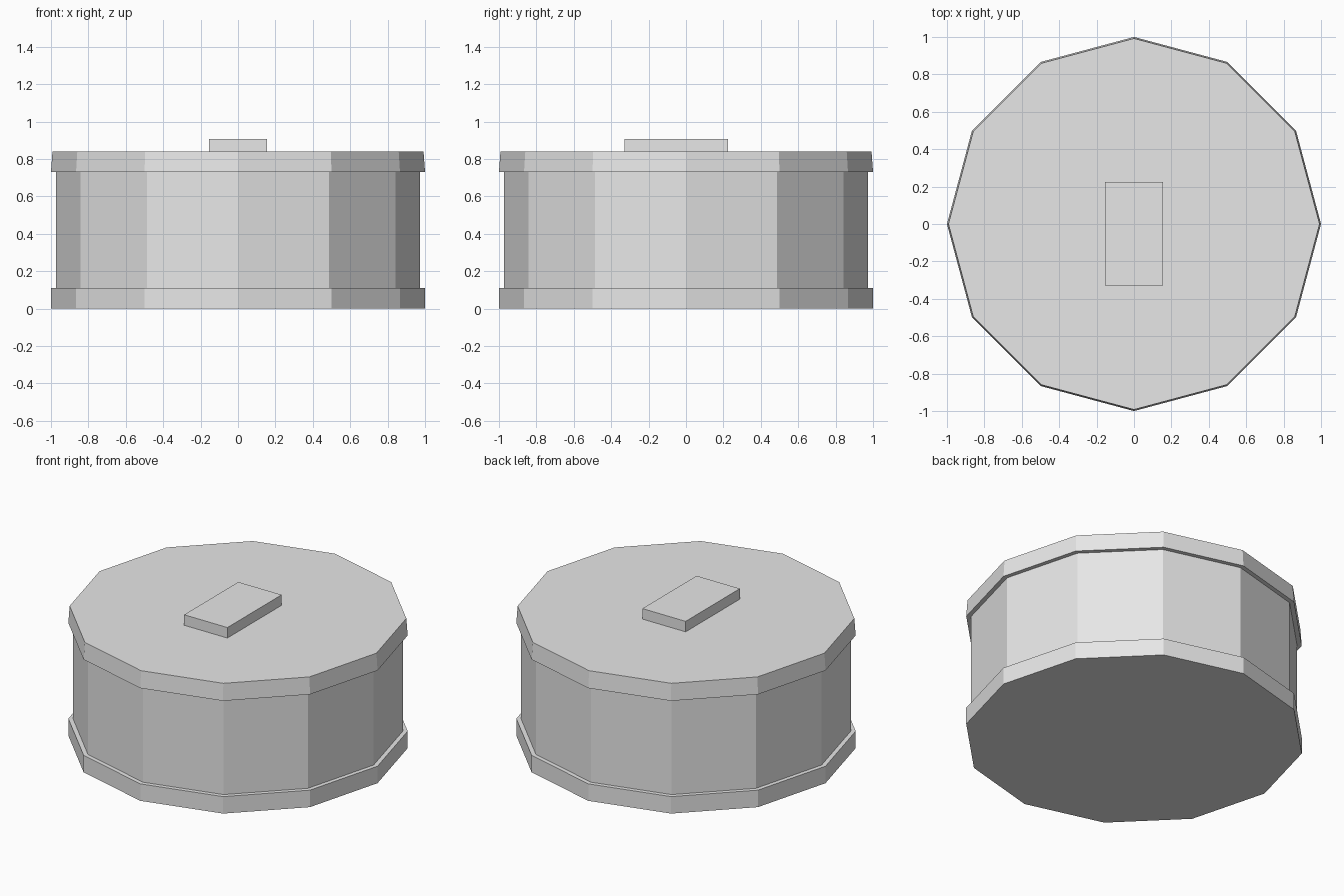
import bpy
import bmesh
from math import cos, sin, tau

SIDES = 12

cube = bpy.data.objects.get("Cube")
if cube:
    bpy.data.objects.remove(cube, do_unlink=True)

# Single plain grey
grey = bpy.data.materials.new("light grey")
grey.use_nodes = True
colour = (0.8, 0.8, 0.8, 1)
grey.diffuse_color = colour
for node in grey.node_tree.nodes:
    if node.type == "BSDF_PRINCIPLED":
        node.inputs["Base Color"].default_value = colour


def add_object(name, bm):
    bmesh.ops.recalc_face_normals(bm, faces=bm.faces)
    mesh = bpy.data.meshes.new(name)
    bm.to_mesh(mesh)
    bm.free()
    mesh.materials.append(grey)
    obj = bpy.data.objects.new(name, mesh)
    bpy.context.collection.objects.link(obj)
    return obj


def lathe(name, profile):
    """Stack twelve-sided rings from (radius, height) pairs and cap both ends."""
    bm = bmesh.new()
    rings = [[bm.verts.new((r * cos(tau * i / SIDES), r * sin(tau * i / SIDES), z))
              for i in range(SIDES)] for r, z in profile]
    for low, high in zip(rings, rings[1:]):
        for i in range(SIDES):
            j = (i + 1) % SIDES
            bm.faces.new((low[i], low[j], high[j], high[i]))
    bm.faces.new(rings[0][::-1])
    bm.faces.new(rings[-1])
    return add_object(name, bm)


def box(name, low, high):
    bm = bmesh.new()
    bmesh.ops.create_cube(bm, size=1)
    for v in bm.verts:
        v.co = [lo if c < 0 else hi for c, lo, hi in zip(v.co, low, high)]
    return add_object(name, bm)


# Drum with a base rim, recessed wall and slightly tapered lid rim
lathe("drum", [(1.0, 0), (1.0, 0.11), (0.972, 0.11),
               (0.972, 0.73), (1.0, 0.73), (0.992, 0.84)])

# Raised plate on the lid, set a little toward the front
box("top_plate", (-0.155, -0.33, 0.84), (0.155, 0.225, 0.908))
